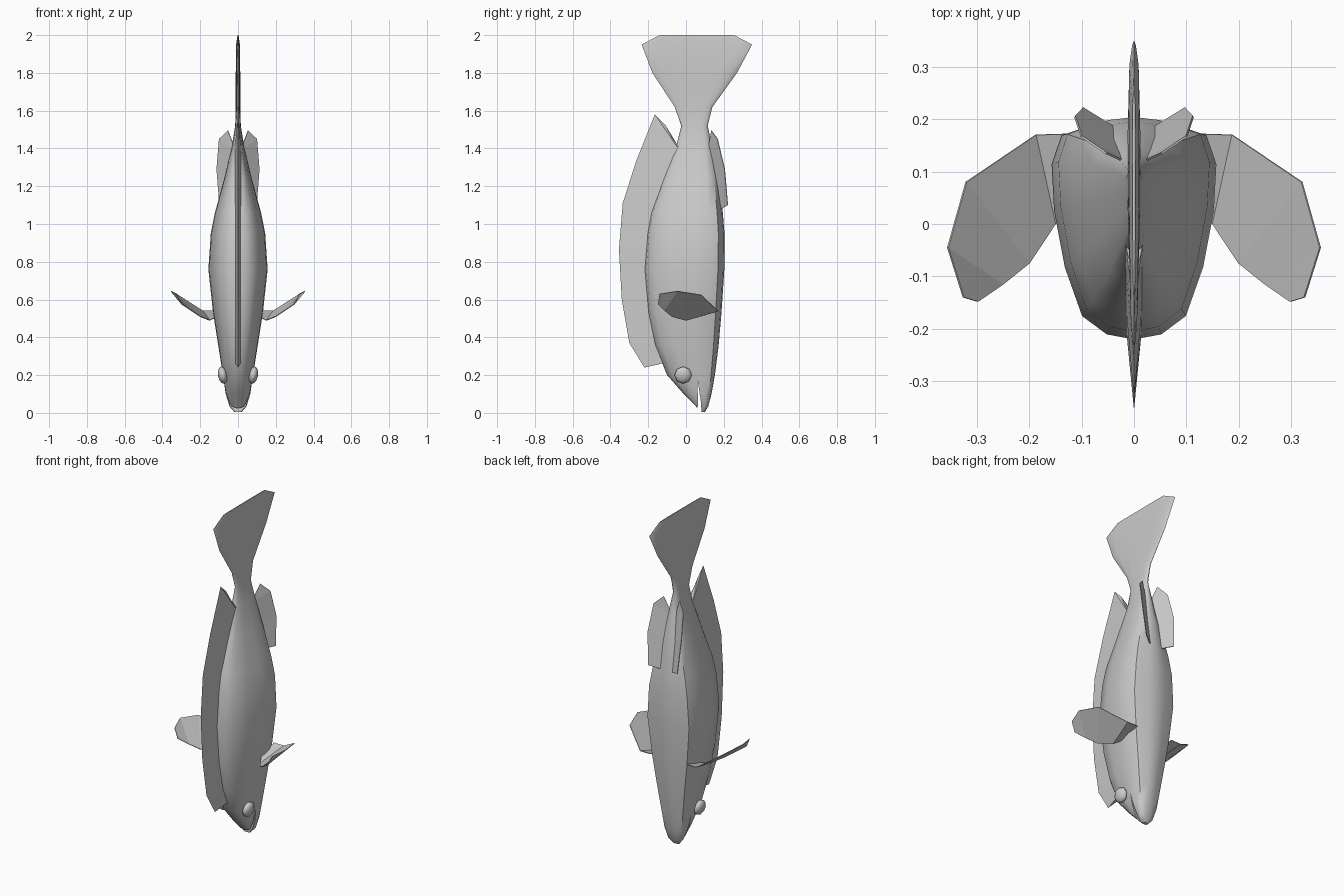
import bpy, bmesh, math

if "Cube" in bpy.data.objects:
    bpy.data.objects.remove(bpy.data.objects["Cube"])


def add_object(name, verts, faces):
    me = bpy.data.meshes.new(name)
    me.from_pydata(verts, [], faces)
    bm = bmesh.new()
    bm.from_mesh(me)
    bmesh.ops.recalc_face_normals(bm, faces=bm.faces)
    bm.to_mesh(me)
    bm.free()
    ob = bpy.data.objects.new(name, me)
    bpy.context.collection.objects.link(ob)
    return ob


def loft(name, rings):
    """Skin closed rings of equal size and cap both ends."""
    n = len(rings[0])
    verts = [p for r in rings for p in r]
    faces = [(i * n + j, i * n + (j + 1) % n, (i + 1) * n + (j + 1) % n, (i + 1) * n + j)
             for i in range(len(rings) - 1) for j in range(n)]
    faces += [tuple(range(n)), tuple(range(len(verts) - n, len(verts)))]
    return add_object(name, verts, faces)


def paired_fin(name, side_a, side_b, thickness):
    """Thin sheet between two edges, mirrored across x = 0."""
    n = len(side_a)
    faces = [(i, i + 1, n + i + 1, n + i) for i in range(n - 1)]
    ob = add_object(name, side_a + side_b, faces)
    sol = ob.modifiers.new("thickness", 'SOLIDIFY')
    sol.thickness, sol.offset = thickness, 0
    ob.modifiers.new("mirror", 'MIRROR')
    return ob


def smooth(ob, angle):
    bpy.ops.object.select_all(action='DESELECT')
    ob.select_set(True)
    bpy.context.view_layer.objects.active = ob
    bpy.ops.object.shade_smooth_by_angle(angle=math.radians(angle))


# Body and tail: stations of (z, back y, belly y, half width)
stations = [
    (0.005, 0.075, 0.10, 0.02), (0.035, 0.052, 0.118, 0.045), (0.10, -0.012, 0.135, 0.065),
    (0.20, -0.10, 0.153, 0.08), (0.36, -0.165, 0.173, 0.105), (0.53, -0.20, 0.188, 0.132),
    (0.76, -0.22, 0.203, 0.157), (0.95, -0.205, 0.204, 0.144), (1.06, -0.185, 0.195, 0.122),
    (1.24, -0.12, 0.172, 0.073), (1.41, -0.052, 0.138, 0.033), (1.52, -0.025, 0.115, 0.015),
    (1.62, -0.06, 0.14, 0.012), (1.80, -0.178, 0.27, 0.012), (1.95, -0.235, 0.35, 0.010),
    (2.00, -0.14, 0.255, 0.003)]
# Egg-shaped half section: (position from back to belly, relative width)
half = [(-1, 0), (-0.955, 0.33), (-0.79, 0.63), (-0.35, 0.84), (0.16, 0.97),
        (0.58, 1), (0.84, 0.88), (0.97, 0.35), (1, 0)]
section = half + [(t, -w) for t, w in half[-2:0:-1]]
body = loft("body", [[(w * hw, (a + b) / 2 + t * (b - a) / 2, z) for t, w in section]
                     for z, a, b, hw in stations])

# Mouth slit
slit = [(0.06, 0.185), (0.064, 0.04), (0.045, -0.01), (0.082, -0.01), (0.08, 0.05)]
cutter = loft("mouth_cutter", [[(x, y, z) for y, z in slit] for x in (-0.2, 0.2)])
cut = body.modifiers.new("mouth", 'BOOLEAN')
cut.object, cut.solver = cutter, 'EXACT'
bpy.context.view_layer.objects.active = body
bpy.ops.object.modifier_apply(modifier=cut.name)
bpy.data.objects.remove(cutter)
smooth(body, 50)

# Dorsal fin: wedge section running along the back
edge = [(-0.22, 0.24), (-0.30, 0.37), (-0.34, 0.60), (-0.355, 0.865),
        (-0.335, 1.11), (-0.265, 1.33), (-0.165, 1.58), (-0.11, 1.525)]
root = [(-0.11, 0.265), (-0.14, 0.37), (-0.17, 0.60), (-0.19, 0.865),
        (-0.15, 1.11), (-0.08, 1.30), (-0.04, 1.41), (-0.045, 1.405)]
loft("dorsal_fin", [[(0.016, ry, rz), (0, ey, ez), (-0.016, ry, rz)]
                    for (ry, rz), (ey, ez) in zip(root, edge)])

# Side fins
paired_fin("side_fins",
           [(0.12, 0.172, 0.54), (0.187, 0.17, 0.54), (0.32, 0.08, 0.625),
            (0.355, -0.045, 0.645), (0.325, -0.14, 0.63)],
           [(0.12, 0.05, 0.505), (0.15, 0.0, 0.49), (0.20, -0.075, 0.51),
            (0.25, -0.115, 0.543), (0.298, -0.148, 0.575)], 0.004)

# Rear belly fins
paired_fin("belly_fins",
           [(0.02, 0.12, 1.41), (0.022, 0.125, 1.39), (0.03, 0.15, 1.26), (0.04, 0.185, 1.08)],
           [(0.053, 0.135, 1.495), (0.10, 0.167, 1.45), (0.113, 0.205, 1.29), (0.098, 0.221, 1.10)],
           0.004)

# Eyes
for side, label in ((1, "right"), (-1, "left")):
    bpy.ops.mesh.primitive_uv_sphere_add(
        segments=8, ring_count=6, radius=0.046, location=(side * 0.081, -0.015, 0.20),
        rotation=(0, side * math.radians(100), 0))
    eye = bpy.context.object
    eye.name = label + "_eye"
    eye.scale = (1, 1, 0.55)
    smooth(eye, 60)
